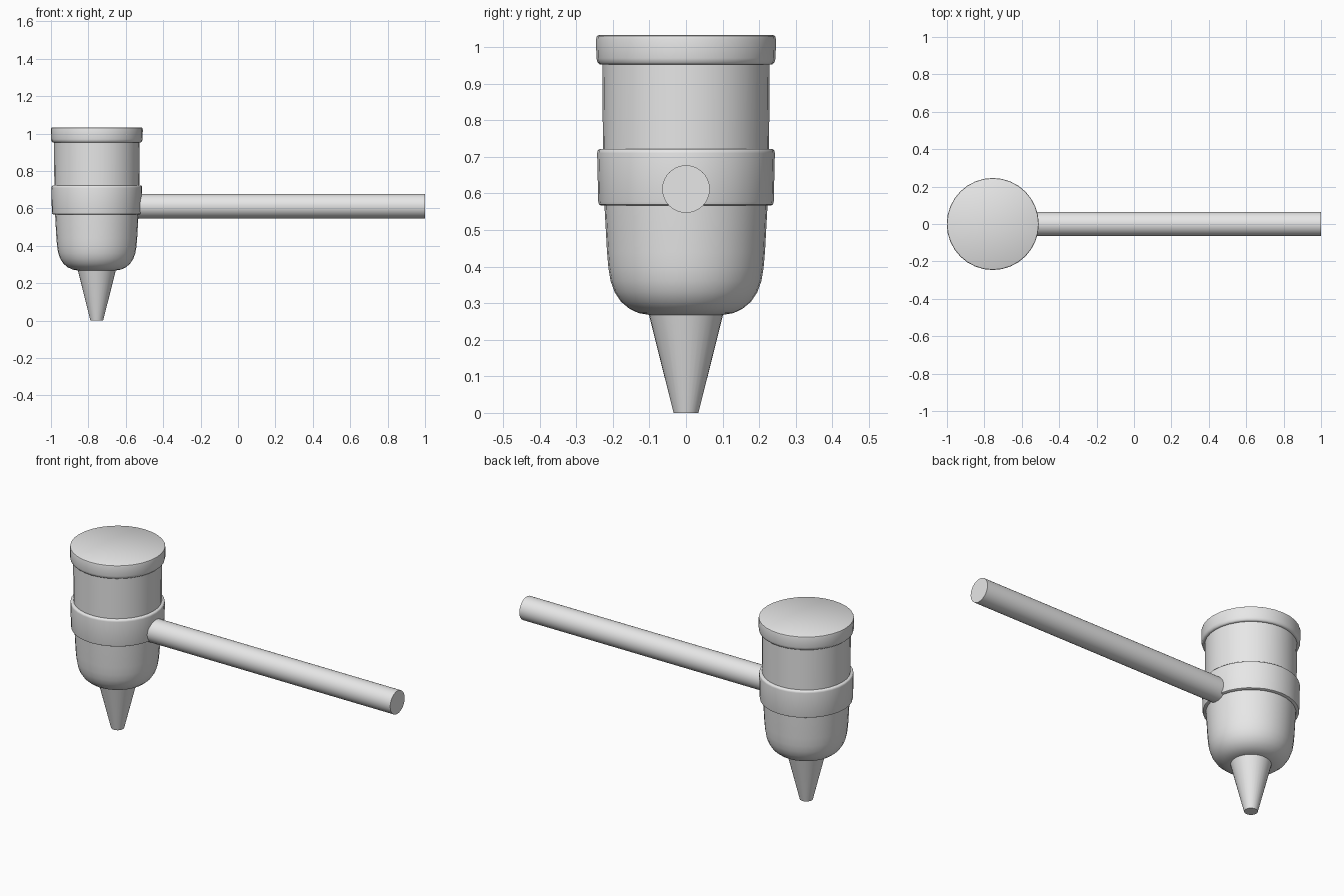
import bpy, bmesh, math
from mathutils import Matrix

if "Cube" in bpy.data.objects:
    bpy.data.objects.remove(bpy.data.objects["Cube"])

AXIS_X = -0.755   # vertical axis of the head

grey = bpy.data.materials.new("light grey")
grey.diffuse_color = (0.8, 0.8, 0.8, 1)
grey.use_nodes = True
grey.node_tree.nodes["Principled BSDF"].inputs["Base Color"].default_value = grey.diffuse_color


def lathe(name, profile, matrix, segments=32, angle=40):
    """Spin (radius, height) points around local z; both ends are capped."""
    bm = bmesh.new()
    rings = []
    for r, z in profile:
        rings.append([bm.verts.new((r * math.cos(2 * math.pi * i / segments),
                                    r * math.sin(2 * math.pi * i / segments), z))
                      for i in range(segments)])
    for a, b in zip(rings, rings[1:]):
        for i in range(segments):
            j = (i + 1) % segments
            bm.faces.new((a[i], a[j], b[j], b[i]))
    bm.faces.new(rings[0][::-1])
    bm.faces.new(rings[-1])
    bmesh.ops.recalc_face_normals(bm, faces=bm.faces)
    mesh = bpy.data.meshes.new(name)
    bm.to_mesh(mesh)
    bm.free()
    mesh.materials.append(grey)
    obj = bpy.data.objects.new(name, mesh)
    bpy.context.collection.objects.link(obj)
    obj.matrix_world = matrix
    bpy.context.view_layer.objects.active = obj
    obj.select_set(True)
    bpy.ops.object.shade_smooth_by_angle(angle=math.radians(angle))
    obj.select_set(False)
    return obj


head = Matrix.Translation((AXIS_X, 0, 0))

# Tapered spout
lathe("spout", [(0.034, 0), (0.103, 0.275)], head)

# Rounded cup, belted band, barrel and rim in one turned profile
lathe("head", [
    (0.100, 0.268), (0.130, 0.273), (0.155, 0.285), (0.178, 0.304),
    (0.195, 0.330), (0.206, 0.360), (0.212, 0.395), (0.216, 0.440),
    (0.223, 0.567),                                   # cup
    (0.232, 0.567), (0.238, 0.570), (0.240, 0.578),
    (0.243, 0.710), (0.242, 0.717), (0.238, 0.721),   # band
    (0.227, 0.722), (0.229, 0.953),                   # barrel
    (0.236, 0.953), (0.242, 0.958), (0.245, 0.970),
    (0.246, 1.022), (0.244, 1.030), (0.239, 1.033),   # rim
], head)

# Handle running out sideways from the band
lathe("handle", [(0.065, 0), (0.065, 1.0 - AXIS_X - 0.2)],
      Matrix.Translation((AXIS_X + 0.2, 0, 0.612)) @ Matrix.Rotation(math.pi / 2, 4, 'Y'))
